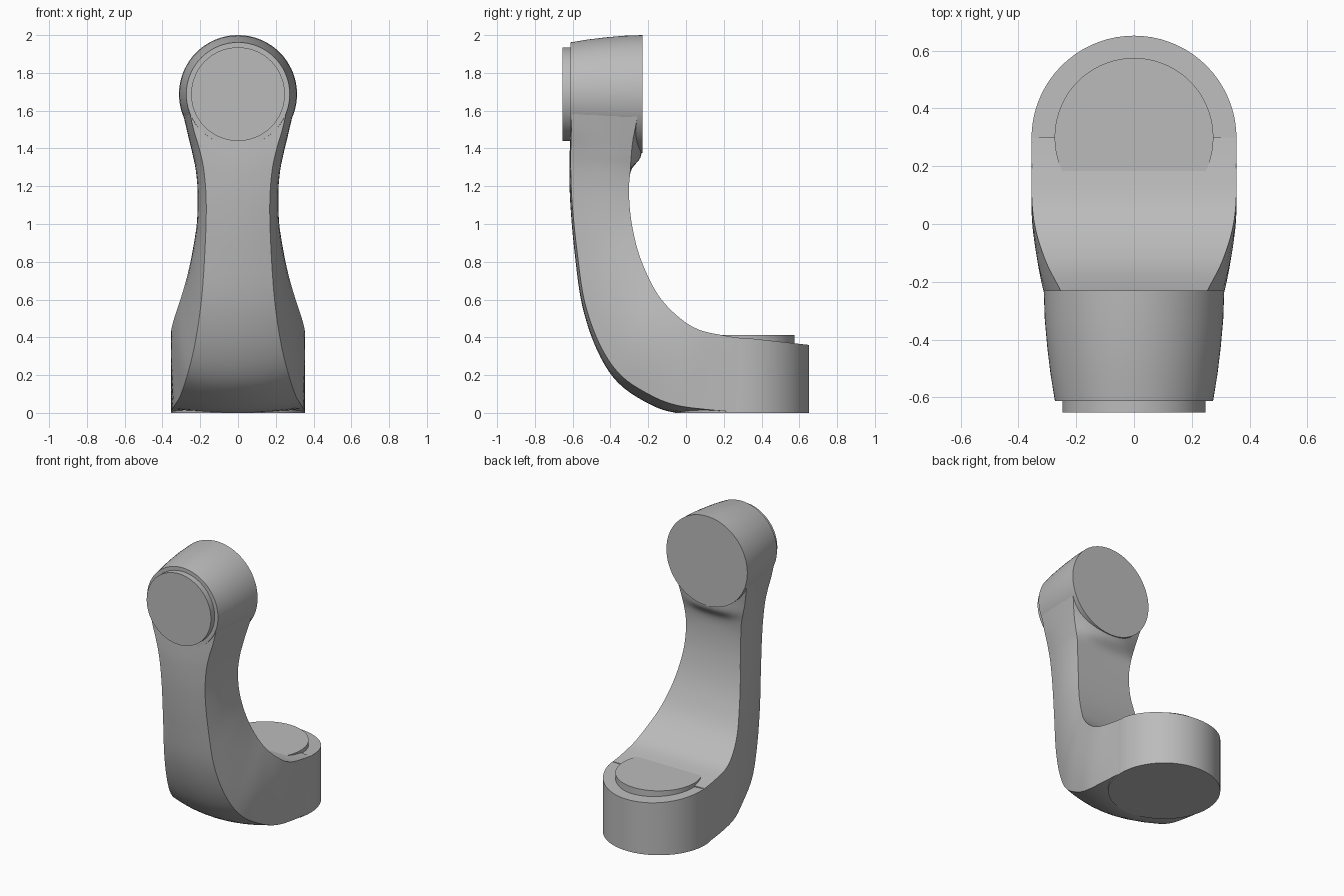
import bpy, bmesh, math

if "Cube" in bpy.data.objects:
    bpy.data.objects.remove(bpy.data.objects["Cube"])

grey = bpy.data.materials.new("grey metal")
grey.diffuse_color = (0.5, 0.5, 0.5, 1)
grey.use_nodes = True
grey.node_tree.nodes["Principled BSDF"].inputs["Base Color"].default_value = grey.diffuse_color


def finish(name, bm, angle=30):
    bmesh.ops.recalc_face_normals(bm, faces=bm.faces)
    me = bpy.data.meshes.new(name)
    bm.to_mesh(me)
    bm.free()
    me.materials.append(grey)
    ob = bpy.data.objects.new(name, me)
    bpy.context.collection.objects.link(ob)
    bpy.ops.object.select_all(action='DESELECT')
    ob.select_set(True)
    bpy.context.view_layer.objects.active = ob
    bpy.ops.object.shade_smooth_by_angle(angle=math.radians(angle))
    return ob


def skin(name, rings, angle=30):
    """Join closed rings of points into a capped solid."""
    bm = bmesh.new()
    rows = [[bm.verts.new(p) for p in r] for r in rings]
    n = len(rows[0])
    for a, b in zip(rows, rows[1:]):
        for i in range(n):
            j = (i + 1) % n
            bm.faces.new((a[i], a[j], b[j], b[i]))
    bm.faces.new(rows[0])
    bm.faces.new(rows[-1])
    return finish(name, bm, angle)


def circle(r, n=72):
    return [(r * math.cos(2 * math.pi * i / n), r * math.sin(2 * math.pi * i / n))
            for i in range(n)]


def smooth(keys, steps):
    """Catmull-Rom interpolation through key tuples."""
    out = []
    for i in range(len(keys) - 1):
        p = [keys[max(0, min(len(keys) - 1, i + k))] for k in (-1, 0, 1, 2)]
        for s in range(steps):
            t = s / steps
            out.append([0.5 * (2 * b + (c - a) * t + (2 * a - 5 * b + 4 * c - d) * t * t
                               + (3 * b - a - 3 * c + d) * t ** 3) for a, b, c, d in zip(*p)])
    return out + [list(keys[-1])]


# Arm sections: inner y, z; outer y, z; half widths inner, middle, outer;
# rounding of the outer face; bulge of the inner face
SECTIONS = [
    (0.30, 0.395, 0.30, 0.002, 0.354, 0.354, 0.354, 0.0, 0),
    (0.20, 0.41, 0.12, 0.002, 0.354, 0.354, 0.35, 0.015, 0),
    (0.07, 0.44, -0.06, 0.002, 0.353, 0.352, 0.335, 0.04, 0),
    (-0.03, 0.50, -0.20, 0.05, 0.338, 0.338, 0.305, 0.045, 0),
    (-0.13, 0.60, -0.36, 0.16, 0.305, 0.312, 0.27, 0.04, 0),
    (-0.20, 0.72, -0.47, 0.33, 0.27, 0.275, 0.23, 0.03, 0),
    (-0.255, 0.86, -0.55, 0.57, 0.24, 0.24, 0.195, 0.02, 0),
    (-0.29, 1.02, -0.59, 0.85, 0.216, 0.213, 0.175, 0.015, 0),
    (-0.302, 1.17, -0.612, 1.10, 0.211, 0.207, 0.168, 0.01, 0),
    (-0.295, 1.28, -0.618, 1.28, 0.22, 0.217, 0.18, 0.008, 0.003),
    (-0.29, 1.36, -0.615, 1.40, 0.238, 0.235, 0.205, 0.005, 0.05),
    (-0.28, 1.45, -0.61, 1.50, 0.26, 0.255, 0.235, 0.003, 0.045),
    (-0.25, 1.60, -0.605, 1.62, 0.295, 0.285, 0.262, 0.0, 0.01),
]


def section(iy, iz, oy, oz, wi, wm, wo, lift, bulge):
    length = math.hypot(iy - oy, iz - oz)

    def at(x, f):           # f runs from 0 on the outer face to 1 on the inner
        return (x, oy + (iy - oy) * f, oz + (iz - oz) * f)
    lo = lift / length
    half = [at(wo * u, lo * u * u) for u in (0.25, 0.5, 0.75, 1)]
    for k in range(1, 7):   # side, quadratic through the three widths
        u = k / 6
        w = wo * (1 - u) * (1 - 2 * u) + wm * 4 * u * (1 - u) + wi * u * (2 * u - 1)
        half.append(at(w, lo + (1 - lo) * u))
    for u in (0.75, 0.5, 0.25):
        half.append(at(wi * u, 1 + bulge * (1 - u * u) / length))
    mirrored = [(-x, y, z) for x, y, z in reversed(half)]
    return [at(0, 0)] + half + [at(0, 1 + bulge / length)] + mirrored


skin("curved_arm", [section(*s) for s in smooth(SECTIONS, 5)], 25)

# Base: round foot with a slightly sloping top
CY = 0.297
skin("base_foot", [
    [(x, y + CY, 0) for x, y in circle(0.355)],
    [(x, y + CY, min(0.395, 0.41 - 0.111 * (y + CY - 0.2))) for x, y in circle(0.355)]])

# Flat mounting pad on the foot
skin("base_pad", [[(x, y + 0.3, z) for x, y in circle(0.275)] for z in (0.3, 0.413)])

# Head: barrel narrowing towards the front
HZ = 1.6875
skin("head_barrel", [[(x, y, z + HZ) for x, z in circle(r)] for y, r in
                     ((-0.23, 0.3125), (-0.33, 0.309), (-0.43, 0.3),
                      (-0.52, 0.289), (-0.612, 0.274))])

# Raised round cap on the front of the head
skin("head_cap", [[(x, y, z + HZ) for x, z in circle(0.248)] for y in (-0.58, -0.653)])
